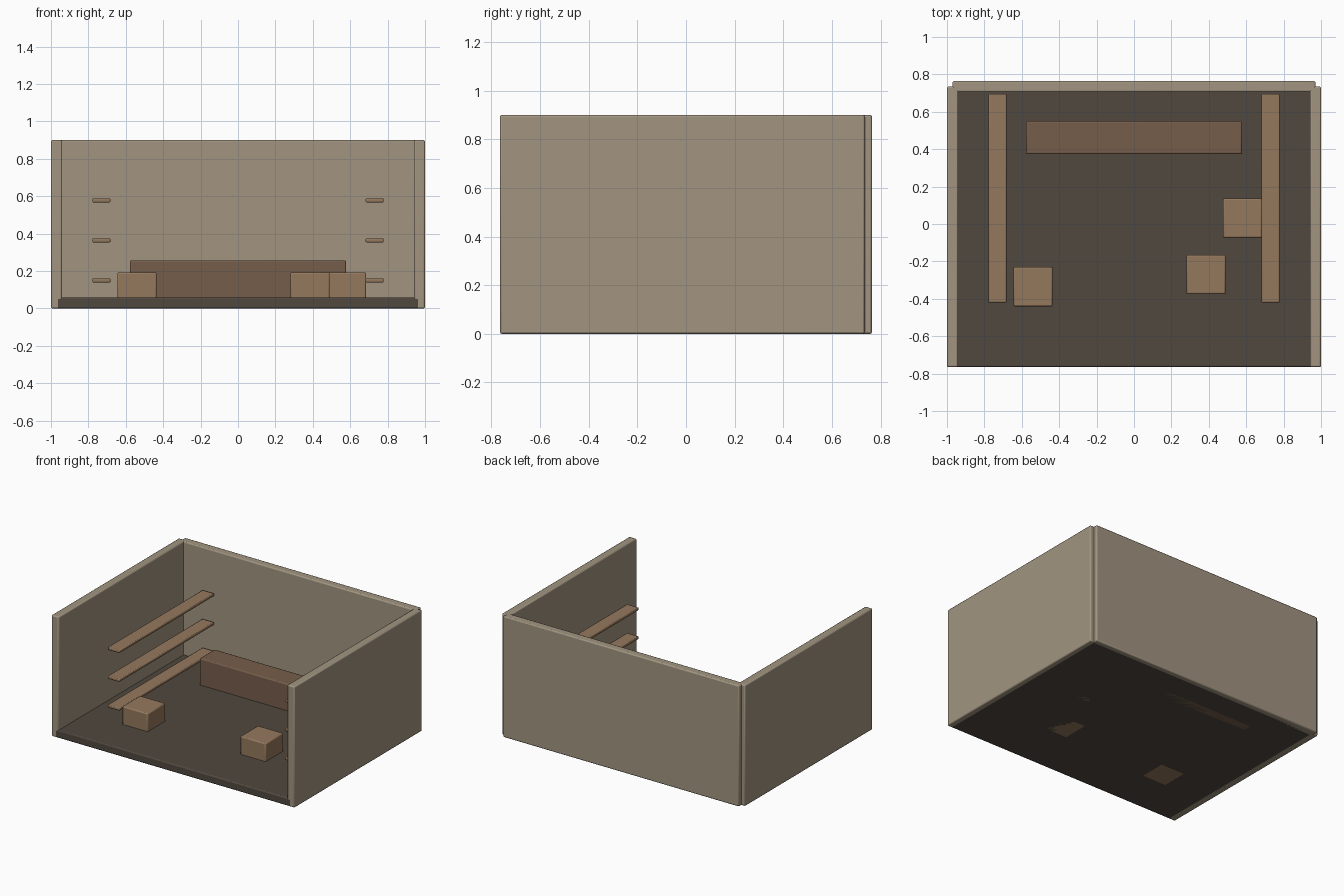
import bpy

if "Cube" in bpy.data.objects:
    bpy.data.objects.remove(bpy.data.objects["Cube"])


def material(name, rgb):
    m = bpy.data.materials.new(name)
    m.diffuse_color = (*rgb, 1)
    m.use_nodes = True
    m.node_tree.nodes["Principled BSDF"].inputs["Base Color"].default_value = m.diffuse_color
    return m


WALL = material("plaster", (0.36, 0.30, 0.22))
FLOOR = material("dark_floor", (0.08, 0.065, 0.05))
WOOD = material("light_wood", (0.30, 0.19, 0.11))
COUNTER = material("counter_wood", (0.18, 0.11, 0.07))


def box(name, x, y, z, mat, bevel=0.008):
    """Bevelled box from (min, max) ranges."""
    bpy.ops.mesh.primitive_cube_add(size=1, location=[sum(r) / 2 for r in (x, y, z)])
    ob = bpy.context.object
    ob.name = name
    ob.scale = [r[1] - r[0] for r in (x, y, z)]
    bpy.ops.object.transform_apply(location=False, rotation=False, scale=True)
    mod = ob.modifiers.new("soft_edges", 'BEVEL')
    mod.width = bevel
    mod.segments = 2
    ob.data.materials.append(mat)
    bpy.ops.object.shade_smooth_by_angle()
    return ob


# Room shell, open at the front and top
box("floor", (-0.97, 0.97), (-0.765, 0.735), (0, 0.059), FLOOR)
box("back_wall", (-0.97, 0.97), (0.705, 0.765), (0, 0.9), WALL)
for side, s in (("left", -1), ("right", 1)):
    x = sorted((s * 0.94, s * 1.0))
    box(side + "_wall", x, (-0.765, 0.735), (0, 0.9), WALL)
    # Three shelves along each side
    for i in range(3):
        z = 0.139 + 0.214 * i
        x = sorted((s * 0.682, s * 0.779))
        box(f"{side}_shelf_{i + 1}", x, (-0.42, 0.695), (z, z + 0.022), WOOD, 0.006)

# Counter near the back wall
box("counter", (-0.578, 0.578), (0.373, 0.55), (0, 0.257), COUNTER)

# Crates on the floor
for i, (cx, cy) in enumerate(((-0.54, -0.335), (0.385, -0.27), (0.58, 0.031))):
    box(f"crate_{i + 1}", (cx - 0.105, cx + 0.105), (cy - 0.105, cy + 0.105), (0, 0.193), WOOD)
